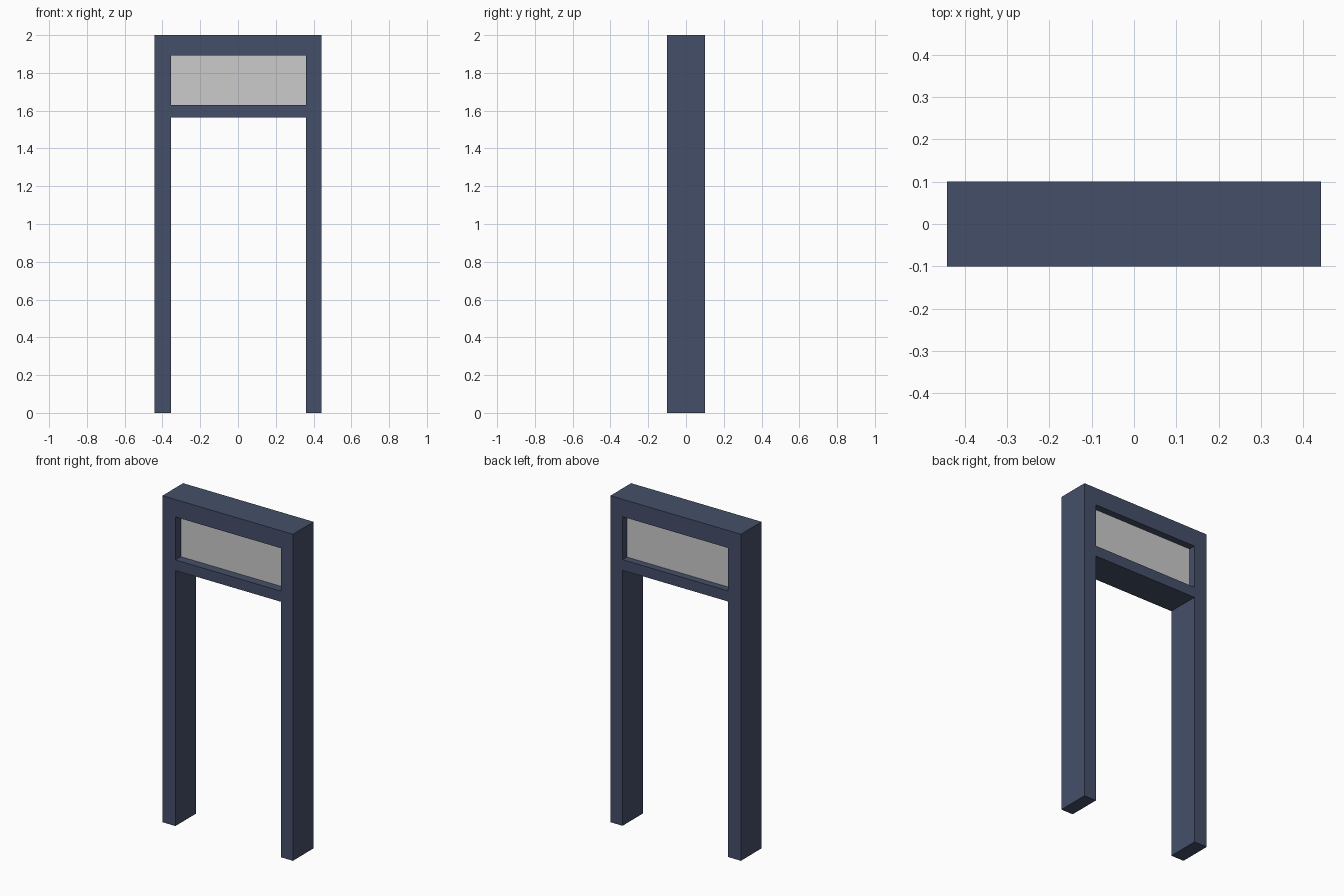
import bpy, bmesh

if "Cube" in bpy.data.objects:
    bpy.data.objects.remove(bpy.data.objects["Cube"])

navy = bpy.data.materials.new("navy_paint")
navy.diffuse_color = (0.06, 0.078, 0.142, 1)
navy.use_nodes = True
navy.node_tree.nodes["Principled BSDF"].inputs["Base Color"].default_value = navy.diffuse_color

DEPTH = 0.1                               # half depth of the frame
X = [-0.442, -0.354, 0.36, 0.442]         # post edges
Z = [0.0, 1.565, 1.63, 1.893, 2.0]        # floor, crossbar, window, header
OPEN = {(1, 0), (1, 2)}                   # doorway and window cells


def finish(name, bm, material=None):
    bmesh.ops.recalc_face_normals(bm, faces=bm.faces)
    mesh = bpy.data.meshes.new(name)
    bm.to_mesh(mesh)
    bm.free()
    if material:
        mesh.materials.append(material)
    obj = bpy.data.objects.new(name, mesh)
    bpy.context.collection.objects.link(obj)
    return obj


# Door frame: posts, header and crossbar as one extruded front profile
bm = bmesh.new()
v = {(i, j): bm.verts.new((x, -DEPTH, z)) for i, x in enumerate(X) for j, z in enumerate(Z)}
for i in range(len(X) - 1):
    for j in range(len(Z) - 1):
        if (i, j) not in OPEN:
            bm.faces.new([v[i, j], v[i + 1, j], v[i + 1, j + 1], v[i, j + 1]])
extruded = bmesh.ops.extrude_face_region(bm, geom=bm.faces[:], use_keep_orig=True)["geom"]
bmesh.ops.translate(bm, vec=(0, 2 * DEPTH, 0),
                    verts=[g for g in extruded if isinstance(g, bmesh.types.BMVert)])
finish("door_frame", bm, navy)

# Transom pane: recessed from both faces
bm = bmesh.new()
bmesh.ops.create_cube(bm, size=1)
bmesh.ops.scale(bm, vec=(X[2] - X[1], 0.105, Z[3] - Z[2]), verts=bm.verts)
bmesh.ops.translate(bm, vec=((X[1] + X[2]) / 2, 0.005, (Z[2] + Z[3]) / 2), verts=bm.verts)
finish("transom_pane", bm)
